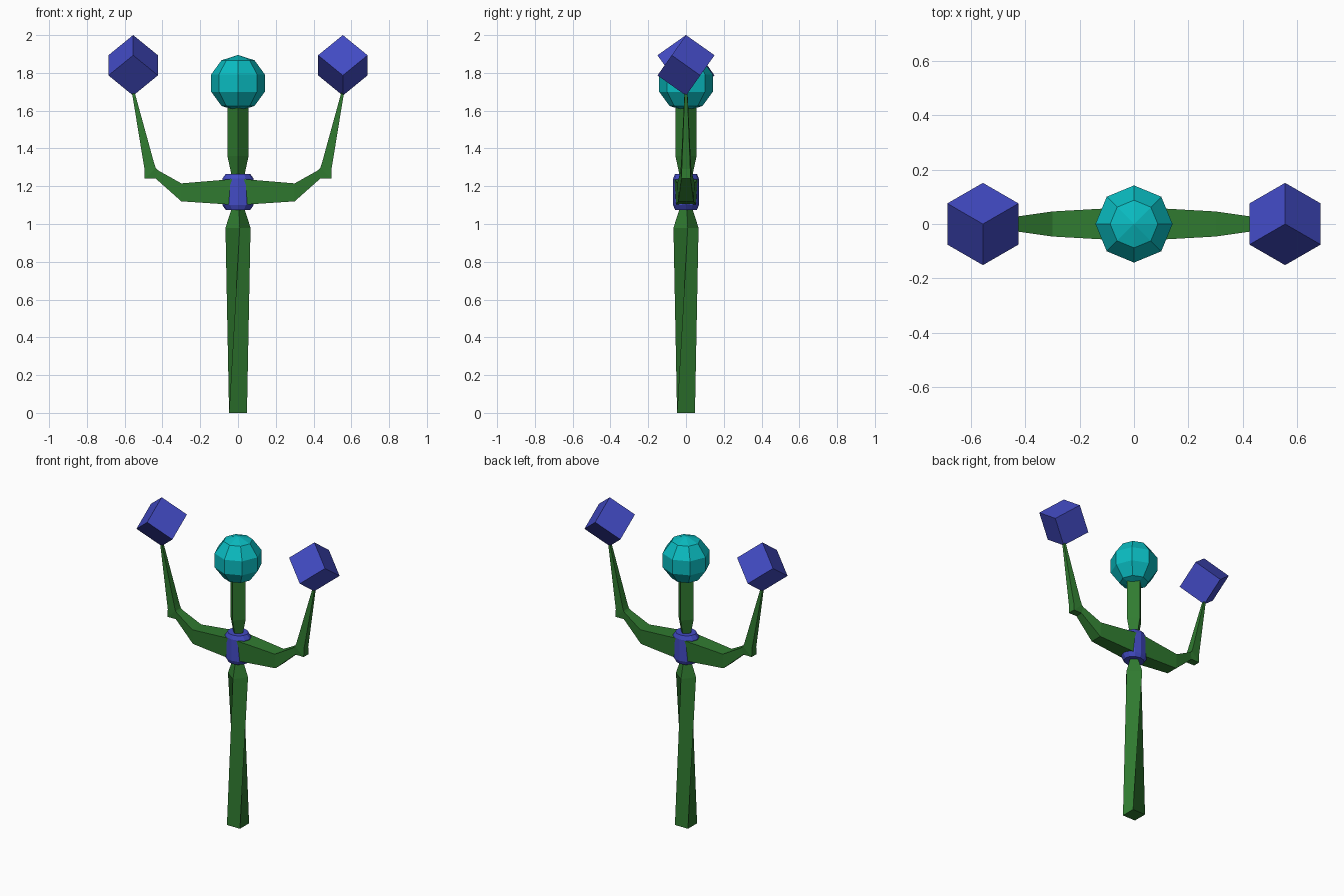
import bpy, bmesh
from math import sin, cos, radians, sqrt
from mathutils import Matrix, Vector

if "Cube" in bpy.data.objects:
    bpy.data.objects.remove(bpy.data.objects["Cube"])


def material(name, colour):
    m = bpy.data.materials.new(name)
    m.diffuse_color = (*colour, 1)
    m.use_nodes = True
    m.node_tree.nodes["Principled BSDF"].inputs["Base Color"].default_value = m.diffuse_color
    return m


green = material("green", (0.03, 0.2, 0.03))
blue = material("blue", (0.055, 0.07, 0.55))
cyan = material("cyan", (0.003, 0.5, 0.53))


def finish(name, bm, mat):
    bmesh.ops.recalc_face_normals(bm, faces=bm.faces)
    me = bpy.data.meshes.new(name)
    bm.to_mesh(me)
    bm.free()
    me.materials.append(mat)
    ob = bpy.data.objects.new(name, me)
    bpy.context.collection.objects.link(ob)
    return ob


def loft(name, rings, mat):
    """Skin a list of equally long point rings and cap both ends."""
    bm = bmesh.new()
    loops = [[bm.verts.new(p) for p in ring] for ring in rings]
    n = len(loops[0])
    for a, b in zip(loops, loops[1:]):
        for i in range(n):
            j = (i + 1) % n
            bm.faces.new((a[i], a[j], b[j], b[i]))
    bm.faces.new(loops[0])
    bm.faces.new(loops[-1])
    return finish(name, bm, mat)


def ring(n, z, rx, ry=None, turn=0):
    ry = ry or rx
    angles = [radians(turn + 360 * i / n) for i in range(n)]
    return [(rx * cos(a), ry * sin(a), z) for a in angles]


# Twisted square handle and the square post above the collar
loft("handle", [ring(4, 0, 0.067, turn=45), ring(4, 0.98, 0.067, turn=98),
                ring(4, 1.1, 0.028, turn=98)], green)
loft("upper_post", [ring(4, 1.23, 0.028), ring(4, 1.36, 0.056),
                    ring(4, 1.66, 0.056)], green)

# Collar with chamfered rims
loft("collar", [ring(12, z, rx, ry) for z, rx, ry in
                ((1.075, 0.065, 0.058), (1.10, 0.083, 0.068),
                 (1.24, 0.083, 0.068), (1.265, 0.065, 0.058))], blue)

# Faceted ball on top
bm = bmesh.new()
bmesh.ops.create_uvsphere(bm, u_segments=8, v_segments=5, radius=0.149,
                          matrix=Matrix.Translation((0, 0, 1.746)))
finish("top_ball", bm, cyan)

# Bent tapering arms: top x, top z, bottom x, bottom z, half width
ARM = [(0.0, 1.24, 0.0, 1.10, 0.063),
       (0.30, 1.215, 0.30, 1.12, 0.046),
       (0.425, 1.285, 0.435, 1.24, 0.028),
       (0.435, 1.295, 0.495, 1.24, 0.028),
       (0.445, 1.325, 0.495, 1.29, 0.026),
       (0.548, 1.70, 0.562, 1.70, 0.008)]
SIDE = 0.185  # cube edge length

for side, s in (("right", 1), ("left", -1)):
    loft(side + "_arm",
         [[(s * tx, -w, tz), (s * tx, w, tz),
           (s * bx, 0.87 * w, bz), (s * bx, -0.87 * w, bz)]
          for tx, tz, bx, bz, w in ARM], green)

    # Cube balanced on one corner
    axes = [Vector((sqrt(2 / 3) * cos(radians(a)), sqrt(2 / 3) * sin(radians(a)),
                    -1 / sqrt(3))) for a in (s * 90, s * 90 + 120, s * 90 + 240)]
    turn = Matrix(axes).transposed().to_4x4()
    bm = bmesh.new()
    bmesh.ops.create_cube(bm, size=SIDE,
                          matrix=Matrix.Translation((s * 0.555, 0, 1.84)) @ turn)
    finish(side + "_cube", bm, blue)
